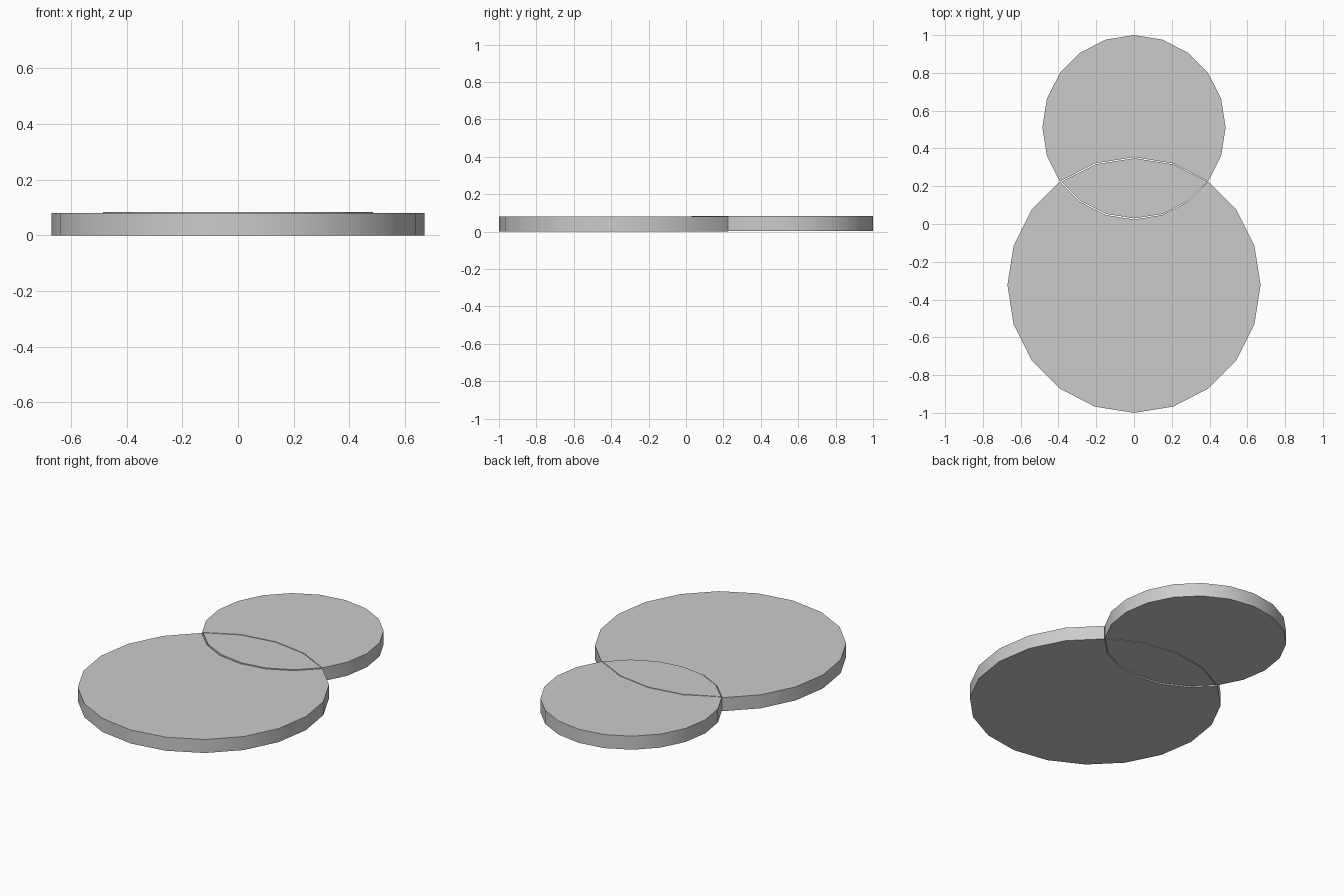
import bpy, bmesh, math

if "Cube" in bpy.data.objects:
    bpy.data.objects.remove(bpy.data.objects["Cube"])

SIDES = 20
BIG = (-0.323, 0.67, 0.677)    # centre y, x radius, y radius
SMALL = (0.512, 0.485, 0.488)


def arc(disc, first, last):
    """Points of a 20-sided disc between two vertex indices (0 = +x)."""
    cy, rx, ry = disc
    step = 1 if last > first else -1
    return [(rx * math.cos(2 * math.pi * i / SIDES),
             cy + ry * math.sin(2 * math.pi * i / SIDES))
            for i in range(first, last + step, step)]


def slab(name, points, z0, z1):
    """Extrude a flat outline into a slab."""
    bm = bmesh.new()
    low = [bm.verts.new((x, y, z0)) for x, y in points]
    high = [bm.verts.new((x, y, z1)) for x, y in points]
    bm.faces.new(low[::-1])
    bm.faces.new(high)
    n = len(points)
    for i in range(n):
        j = (i + 1) % n
        bm.faces.new((low[i], low[j], high[j], high[i]))
    bmesh.ops.recalc_face_normals(bm, faces=bm.faces)
    mesh = bpy.data.meshes.new(name)
    bm.to_mesh(mesh)
    bm.free()
    ob = bpy.data.objects.new(name, mesh)
    bpy.context.collection.objects.link(ob)
    bpy.ops.object.select_all(action='DESELECT')
    ob.select_set(True)
    bpy.context.view_layer.objects.active = ob
    bpy.ops.object.shade_smooth_by_angle(angle=math.radians(30))
    return ob


# The two rims cross at big vertices 3 / 7 and small vertices 18 / 12
small_lower = arc(SMALL, 12, 18)
big_upper = arc(BIG, 3, 7)

# Large lower disc with the overlap bitten out
slab("large_disc", arc(BIG, 7, 23) + small_lower[::-1][1:-1], 0.0, 0.08)

# Small upper disc with the overlap bitten out
slab("small_disc", arc(SMALL, -2, 12) + big_upper[::-1][1:-1], 0.004, 0.084)

# Lens-shaped overlap, slightly shrunk to leave a hairline gap
lens = small_lower + big_upper[1:-1]
slab("overlap_lens", [(x * 0.985 + 0.002, 0.19 + (y - 0.19) * 0.965)
                      for x, y in lens], 0.004, 0.084)
